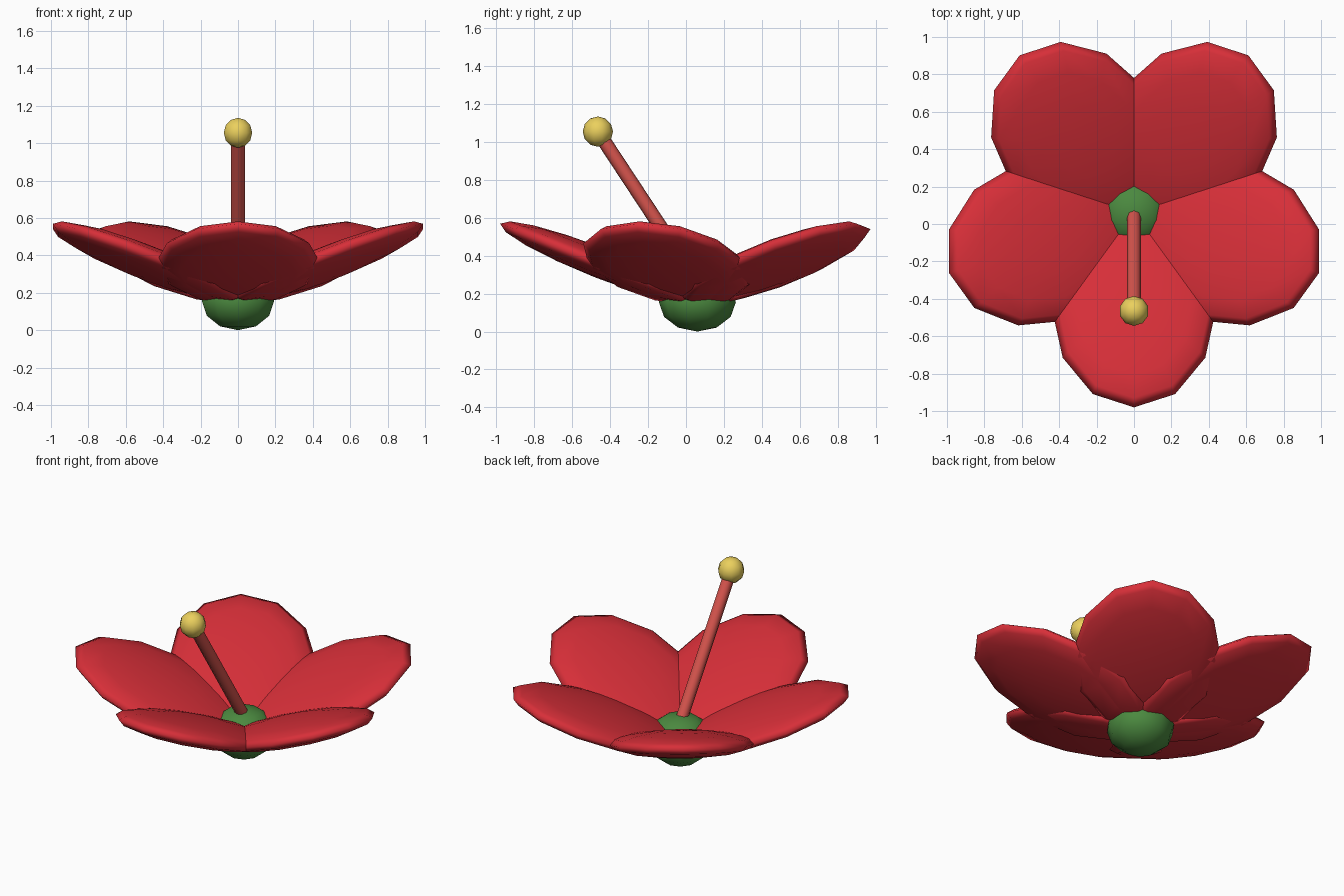
import bpy, bmesh
from math import radians, cos, sin
from mathutils import Matrix, Vector

if "Cube" in bpy.data.objects:
    bpy.data.objects.remove(bpy.data.objects["Cube"])


def material(name, rgb):
    m = bpy.data.materials.new(name)
    m.diffuse_color = (*rgb, 1)
    m.use_nodes = True
    m.node_tree.nodes["Principled BSDF"].inputs["Base Color"].default_value = m.diffuse_color
    return m


RED = material("petal_red", (0.68, 0.028, 0.04))
PINK = material("style_pink", (0.68, 0.09, 0.075))
GREEN = material("base_green", (0.07, 0.25, 0.05))
YELLOW = material("pollen_yellow", (0.83, 0.63, 0.11))


def finish(name, bm, mat):
    me = bpy.data.meshes.new(name)
    bm.to_mesh(me)
    bm.free()
    me.materials.append(mat)
    for p in me.polygons:
        p.use_smooth = True
    ob = bpy.data.objects.new(name, me)
    bpy.context.collection.objects.link(ob)
    return ob


def ellipsoid(name, mat, segs, rings, size, loc, rot=Matrix()):
    bm = bmesh.new()
    bmesh.ops.create_uvsphere(
        bm, u_segments=segs, v_segments=rings, radius=1,
        matrix=Matrix.Translation(loc) @ rot @ Matrix.Diagonal((*size, 1)))
    return finish(name, bm, mat)


CY = 0.06  # flower axis in y

# Green base
ellipsoid("flower_base", GREEN, 10, 6, (0.203, 0.203, 0.155), (0, CY, 0.155))

# Five tilted petals around the axis
for i in range(5):
    a = radians(-90 + 72 * i)
    rot = Matrix.Rotation(a, 4, 'Z') @ Matrix.Rotation(radians(-21.5), 4, 'Y')
    ellipsoid(f"petal_{i + 1}", RED, 12, 8, (0.57, 0.44, 0.08),
              (0.51 * cos(a), CY + 0.51 * sin(a), 0.36), rot)

# Leaning central stalk
start, end = Vector((0, 0.085, 0.22)), Vector((0, -0.465, 1.055))
d = end - start
bm = bmesh.new()
bmesh.ops.create_cone(
    bm, cap_ends=True, segments=8, radius1=0.037, radius2=0.037, depth=d.length,
    matrix=Matrix.Translation((start + end) / 2) @ d.to_track_quat('Z', 'Y').to_matrix().to_4x4())
stalk = finish("stalk", bm, PINK)
bpy.context.view_layer.objects.active = stalk
stalk.select_set(True)
bpy.ops.object.shade_smooth_by_angle(angle=radians(50))

# Pollen ball at the tip
ellipsoid("pollen_ball", YELLOW, 10, 6, (0.08, 0.08, 0.08), end)
